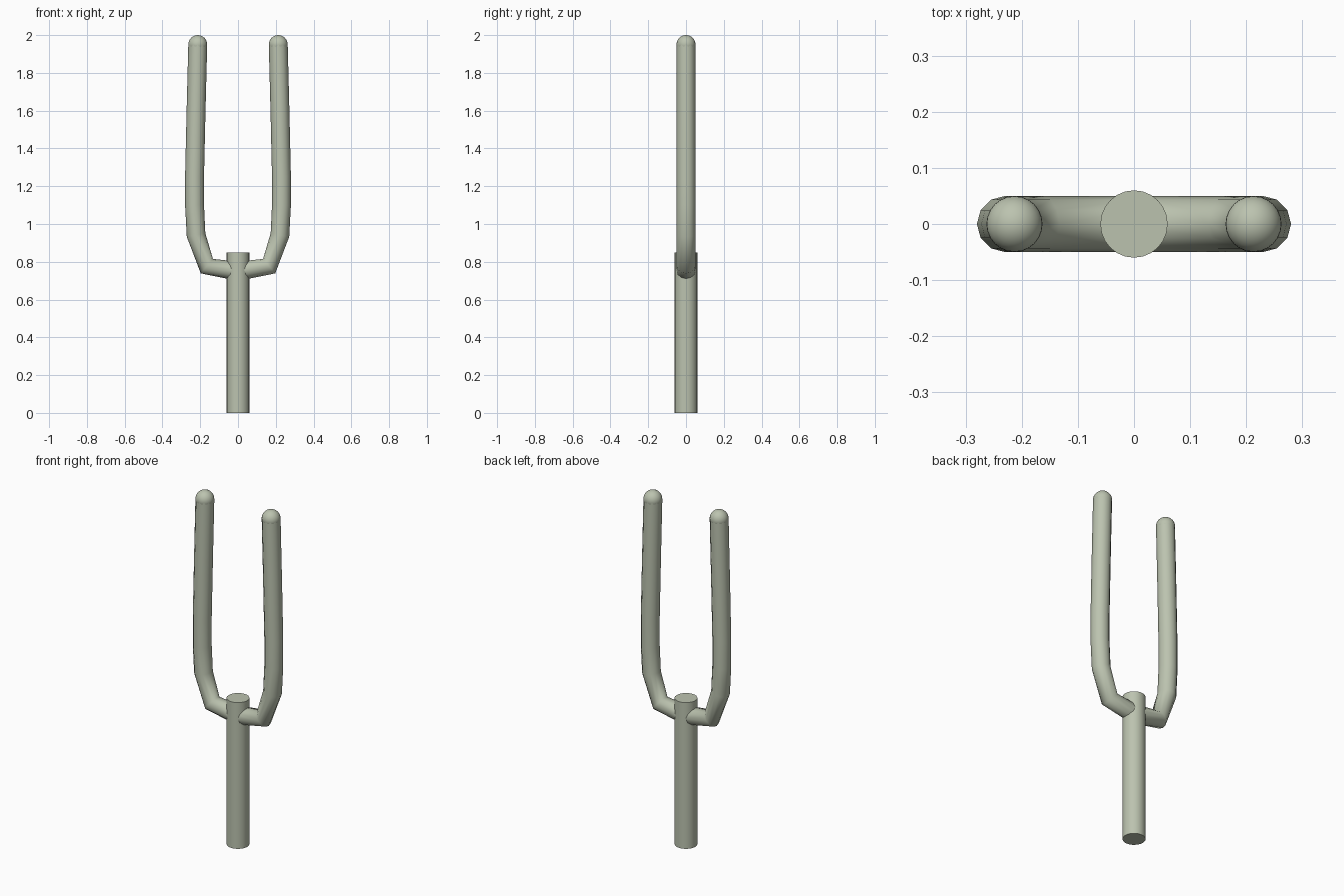
import bpy, bmesh, math
from mathutils import Vector

cube = bpy.data.objects.get("Cube")
if cube:
    bpy.data.objects.remove(cube, do_unlink=True)

# Single grey-green metal
metal = bpy.data.materials.new("grey_green_metal")
metal.use_nodes = True
colour = (0.50, 0.545, 0.43, 1)
metal.diffuse_color = colour
metal.node_tree.nodes["Principled BSDF"].inputs["Base Color"].default_value = colour


def finish(obj, name, angle=None):
    obj.name = obj.data.name = name
    obj.data.materials.append(metal)
    bpy.ops.object.select_all(action='DESELECT')
    bpy.context.view_layer.objects.active = obj
    obj.select_set(True)
    if angle:
        bpy.ops.object.shade_smooth_by_angle(angle=math.radians(angle))
    else:
        bpy.ops.object.shade_smooth()
    return obj


def mirror_x(obj):
    obj.modifiers.new("mirror", 'MIRROR').use_axis[0] = True


def tube(name, path, radius, sides):
    """Sweep a circle along an XZ path, tilting each ring halfway at bends."""
    points = [Vector((x, 0, z)) for x, z in path]
    steps = [(b - a).normalized() for a, b in zip(points, points[1:])]
    bm = bmesh.new()
    rings = []
    for i, p in enumerate(points):
        along = (steps[max(i - 1, 0)] + steps[min(i, len(steps) - 1)]).normalized()
        side = Vector((0, 1, 0))
        out = side.cross(along)
        angles = [math.tau * k / sides for k in range(sides)]
        rings.append([bm.verts.new(p + radius * (out * math.cos(a) + side * math.sin(a)))
                      for a in angles])
    for low, high in zip(rings, rings[1:]):
        for k in range(sides):
            n = (k + 1) % sides
            bm.faces.new((low[k], low[n], high[n], high[k]))
    bmesh.ops.recalc_face_normals(bm, faces=bm.faces)
    mesh = bpy.data.meshes.new(name)
    bm.to_mesh(mesh)
    bm.free()
    obj = bpy.data.objects.new(name, mesh)
    bpy.context.collection.objects.link(obj)
    return finish(obj, name)


# Handle
bpy.ops.mesh.primitive_cylinder_add(vertices=24, radius=0.06, depth=0.85,
                                    location=(0, 0, 0.425))
finish(bpy.context.object, "handle", 40)

# Prongs, bending out of the handle and leaning slightly inward
path = [(0, 0.75), (0.165, 0.777), (0.222, 0.942), (0.23, 1.1),
        (0.23, 1.25), (0.222, 1.6), (0.213, 1.95)]
mirror_x(tube("prongs", path, 0.05, 12))

# Rounded prong tips
bpy.ops.mesh.primitive_uv_sphere_add(segments=24, ring_count=16, radius=0.05)
tips = bpy.context.object
for v in tips.data.vertices:
    v.co += Vector((0.213, 0, 1.95))
finish(tips, "prong_tips")
mirror_x(tips)
